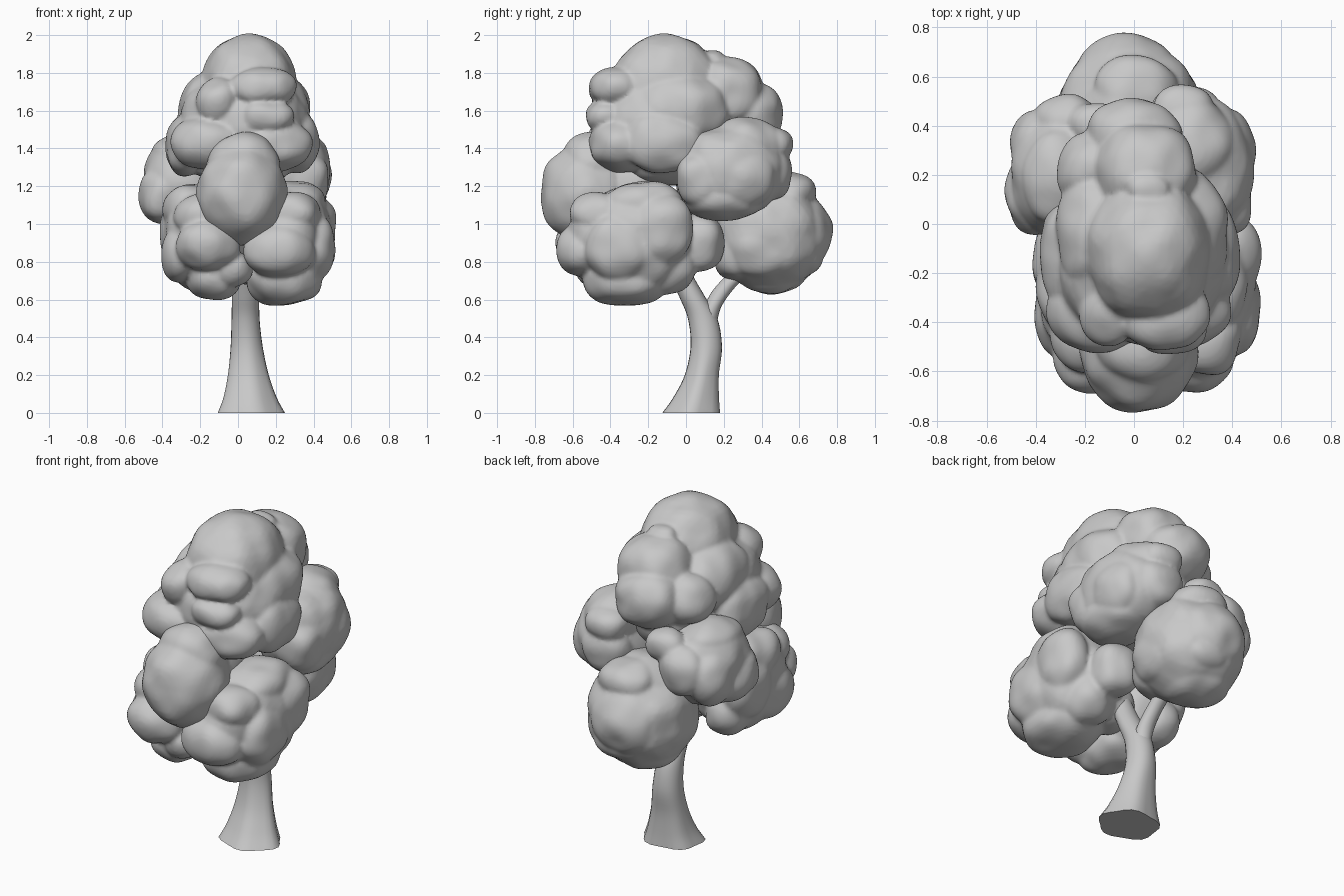
import bpy, bmesh, math
from mathutils import Vector, Matrix, noise

grey = bpy.data.materials.new("soft_grey")
grey.diffuse_color = (0.58, 0.58, 0.58, 1)


def finish(bm, name):
    me = bpy.data.meshes.new(name)
    bm.to_mesh(me)
    bm.free()
    me.materials.append(grey)
    ob = bpy.data.objects.new(name, me)
    bpy.context.collection.objects.link(ob)
    for p in me.polygons:
        p.use_smooth = True
    return ob


def foliage(name, lobes, lump=0.016, power=2.2):
    """Fuse slightly boxy ellipsoid lobes (x, y, z, rx, ry, rz) into one billowy clump."""
    bm = bmesh.new()
    for x, y, z, rx, ry, rz in lobes:
        c = Vector((x, y, z))
        for v in bmesh.ops.create_icosphere(bm, subdivisions=4, radius=1)["verts"]:
            d = v.co.normalized()
            d *= sum(abs(k) ** power for k in d) ** (-1 / power)
            v.co = c + Vector((d.x * rx, d.y * ry, d.z * rz))
            v.co += d * (0.004 + lump * noise.noise(v.co * 8))
    ob = finish(bm, name)
    rm = ob.modifiers.new("fuse", "REMESH")
    rm.mode = "VOXEL"
    rm.voxel_size = 0.013
    rm.use_smooth_shade = True
    sm = ob.modifiers.new("soften", "SMOOTH")
    sm.factor = 0.5
    sm.iterations = 3
    return ob


def limb(name, rings, sides=24, flare=0.0):
    """Loft a closed tube through rings (x, y, z, rx, ry); flare flutes the root."""
    bm = bmesh.new()
    loops = []
    # Catmull-Rom resampling of the rings
    pts = [rings[0]] + rings + [rings[-1]]
    path = []
    for i in range(1, len(pts) - 2):
        for s in range(5):
            t = s / 5
            path.append([0.5 * (2 * b + (c - a) * t + (2 * a - 5 * b + 4 * c - d) * t * t
                         + (3 * b - a - 3 * c + d) * t ** 3)
                         for a, b, c, d in zip(*pts[i - 1:i + 3])])
    path.append(rings[-1])
    for x, y, z, rx, ry in path:
        f = flare * max(0, 1 - z / 0.45)
        loop = []
        for k in range(sides):
            a = 2 * math.pi * k / sides
            r = 1 + f * math.cos(5 * a + 0.6)
            loop.append(bm.verts.new((x + rx * r * math.cos(a), y + ry * r * math.sin(a), z)))
        loops.append(loop)
    for lo, hi in zip(loops, loops[1:]):
        for k in range(sides):
            j = (k + 1) % sides
            bm.faces.new((lo[k], lo[j], hi[j], hi[k]))
    bm.faces.new(loops[0][::-1])
    bm.faces.new(loops[-1])
    ob = finish(bm, name)
    bpy.context.view_layer.objects.active = ob
    ob.select_set(True)
    bpy.ops.object.shade_smooth_by_angle(angle=math.radians(50))
    ob.select_set(False)
    return ob


# Trunk leaning back, then bending forward, plus the forked branch
limb("trunk", [(0.065, 0.03, 0, 0.175, 0.15), (0.06, 0.055, 0.08, 0.14, 0.12),
               (0.052, 0.085, 0.2, 0.108, 0.09), (0.045, 0.108, 0.35, 0.085, 0.083),
               (0.04, 0.088, 0.5, 0.074, 0.078), (0.04, 0.03, 0.62, 0.072, 0.068),
               (0.04, -0.03, 0.74, 0.065, 0.06), (0.04, -0.09, 0.9, 0.05, 0.05)], flare=0.06)
limb("back_branch", [(0.04, 0.1, 0.44, 0.055, 0.06), (0.04, 0.135, 0.55, 0.05, 0.047),
                     (0.03, 0.195, 0.65, 0.045, 0.052), (0.02, 0.28, 0.74, 0.045, 0.055)], 16)

# Crown: tall dome with stacked front puffs and a back shoulder
foliage("crown", [
    (0.06, -0.11, 1.69, 0.25, 0.29, 0.31), (0.03, -0.15, 1.52, 0.34, 0.33, 0.28),
    (0.13, -0.37, 1.72, 0.175, 0.14, 0.105), (-0.10, -0.35, 1.64, 0.115, 0.14, 0.13),
    (0.15, -0.42, 1.57, 0.14, 0.11, 0.085), (-0.14, -0.34, 1.43, 0.205, 0.18, 0.14),
    (0.18, -0.33, 1.42, 0.21, 0.18, 0.14), (0.05, 0.21, 1.69, 0.20, 0.20, 0.19),
    (0.0, 0.35, 1.58, 0.19, 0.16, 0.16), (0.06, 0.14, 1.87, 0.08, 0.06, 0.05),
    (0.20, -0.04, 1.60, 0.18, 0.26, 0.19), (-0.14, -0.04, 1.60, 0.17, 0.25, 0.19),
    (0.31, -0.13, 1.43, 0.115, 0.21, 0.16), (-0.28, -0.12, 1.42, 0.10, 0.21, 0.16),
    (-0.17, 0.22, 1.57, 0.13, 0.15, 0.14), (0.02, 0.12, 1.42, 0.25, 0.26, 0.18),
    (0.02, -0.1, 1.33, 0.28, 0.24, 0.12), (0.03, -0.38, 1.54, 0.15, 0.11, 0.14)])

# Middle clumps on the right, left and front
foliage("right_clump", [
    (0.26, 0.23, 1.28, 0.225, 0.28, 0.235), (0.23, 0.32, 1.41, 0.17, 0.19, 0.145),
    (0.34, 0.08, 1.24, 0.14, 0.13, 0.15), (0.37, 0.30, 1.25, 0.12, 0.17, 0.16),
    (0.20, 0.46, 1.42, 0.12, 0.10, 0.09), (0.28, 0.2, 1.14, 0.18, 0.21, 0.115),
    (0.21, 0.44, 1.27, 0.14, 0.12, 0.14), (0.36, 0.2, 1.34, 0.11, 0.18, 0.13)])
foliage("left_clump", [
    (-0.28, 0.2, 1.22, 0.22, 0.25, 0.235), (-0.3, 0.19, 1.36, 0.15, 0.19, 0.115),
    (-0.4, 0.13, 1.15, 0.12, 0.17, 0.15), (-0.38, 0.30, 1.2, 0.12, 0.16, 0.16),
    (-0.27, 0.40, 1.24, 0.14, 0.125, 0.14), (-0.15, 0.40, 1.36, 0.11, 0.09, 0.09)])
foliage("front_clump", [
    (0.02, -0.52, 1.16, 0.23, 0.25, 0.265), (0.03, -0.49, 1.31, 0.19, 0.17, 0.17),
    (0.02, -0.48, 1.03, 0.16, 0.19, 0.13), (0.0, -0.3, 1.2, 0.2, 0.2, 0.2)], power=2)

# Lower clumps
foliage("lower_right_clump", [
    (0.25, -0.25, 0.92, 0.245, 0.28, 0.29), (0.22, -0.54, 0.86, 0.18, 0.14, 0.14),
    (0.29, -0.46, 1.05, 0.145, 0.15, 0.11), (0.24, -0.32, 0.71, 0.20, 0.23, 0.14),
    (0.40, -0.13, 0.97, 0.115, 0.16, 0.19), (0.39, -0.34, 0.88, 0.12, 0.19, 0.18),
    (0.25, -0.10, 0.78, 0.15, 0.14, 0.15), (0.20, 0.07, 0.90, 0.13, 0.13, 0.15),
    (0.3, -0.22, 1.1, 0.16, 0.21, 0.125), (0.08, -0.15, 0.82, 0.15, 0.15, 0.14),
    (0.27, -0.48, 0.95, 0.15, 0.14, 0.14)])
foliage("lower_left_clump", [
    (-0.17, -0.27, 0.92, 0.22, 0.29, 0.28), (-0.16, -0.54, 0.89, 0.16, 0.14, 0.135),
    (-0.2, -0.45, 1.04, 0.14, 0.15, 0.11), (-0.13, -0.35, 0.72, 0.15, 0.20, 0.12),
    (-0.30, -0.35, 0.84, 0.105, 0.18, 0.15), (-0.3, -0.15, 0.95, 0.105, 0.17, 0.19),
    (-0.03, -0.47, 0.76, 0.10, 0.12, 0.09), (-0.22, -0.09, 0.8, 0.12, 0.13, 0.14),
    (-0.26, -0.25, 1.08, 0.13, 0.20, 0.13)])
foliage("back_clump", [
    (-0.02, 0.44, 0.94, 0.29, 0.29, 0.29), (-0.03, 0.57, 0.96, 0.21, 0.20, 0.20),
    (0.0, 0.54, 1.16, 0.17, 0.14, 0.115), (0.13, 0.41, 0.88, 0.14, 0.18, 0.17),
    (-0.04, 0.45, 0.76, 0.20, 0.19, 0.125), (-0.16, 0.37, 0.92, 0.14, 0.16, 0.18),
    (0.04, 0.28, 0.84, 0.16, 0.13, 0.14), (-0.02, 0.42, 1.1, 0.22, 0.21, 0.18),
    (0.02, 0.62, 0.83, 0.13, 0.10, 0.10)])
